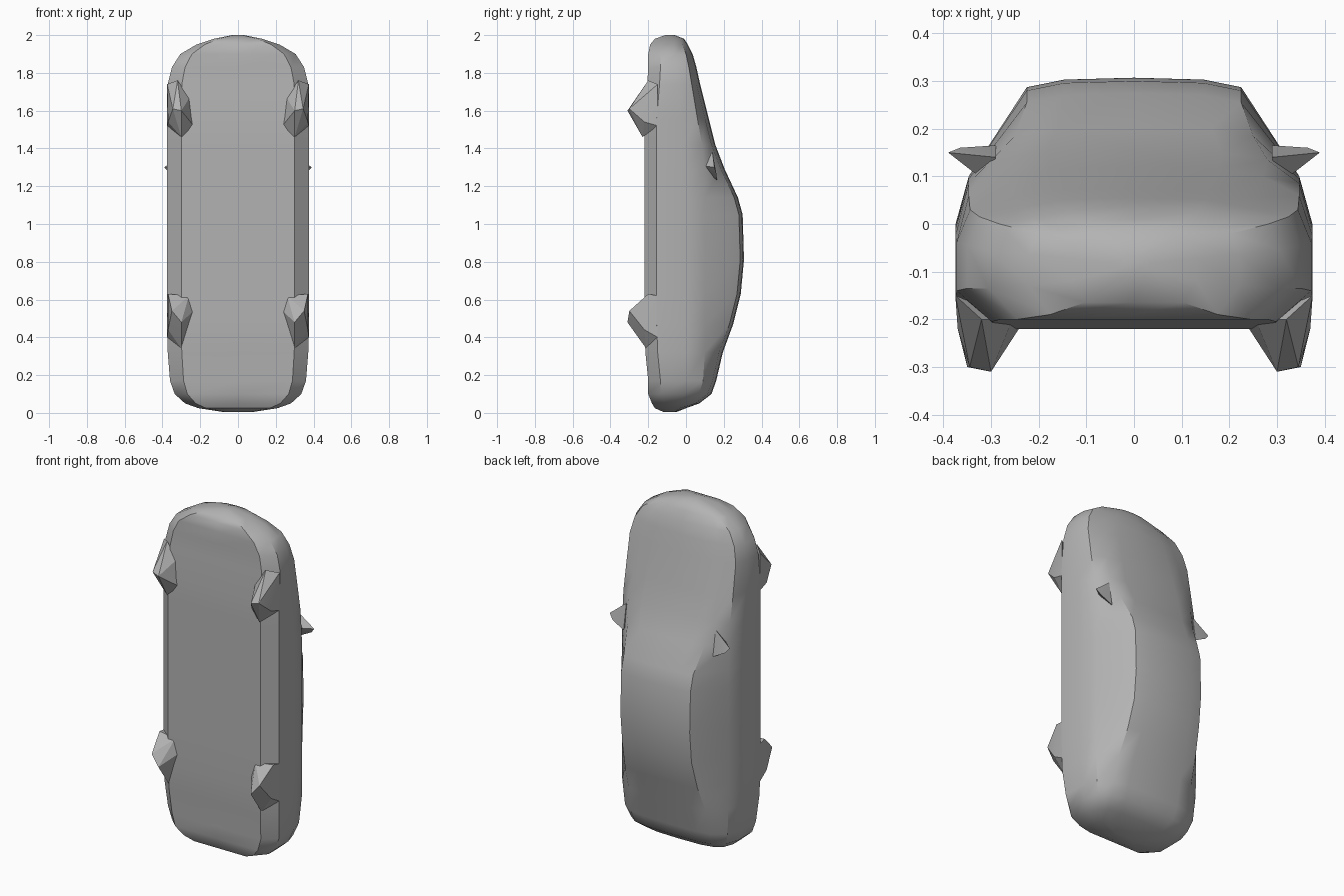
import bpy, bmesh

paint = bpy.data.materials.new("grey_paint")
paint.diffuse_color = (0.45, 0.45, 0.45, 1)


def finish(name, bm, angle):
    bmesh.ops.recalc_face_normals(bm, faces=bm.faces)
    me = bpy.data.meshes.new(name)
    bm.to_mesh(me)
    bm.free()
    me.materials.append(paint)
    ob = bpy.data.objects.new(name, me)
    bpy.context.collection.objects.link(ob)
    bpy.ops.object.select_all(action='DESELECT')
    ob.select_set(True)
    bpy.context.view_layer.objects.active = ob
    bpy.ops.object.shade_smooth_by_angle(angle=angle)
    return ob


# Car body stations, tail to nose:
# height, half width, floor, roof, roof half width, shoulder
stations = [
    (0.005, 0.08, -0.12, -0.05, 0.05, -0.06),
    (0.025, 0.21, -0.165, 0.00, 0.15, -0.03),
    (0.05, 0.28, -0.18, 0.07, 0.22, 0.02),
    (0.10, 0.335, -0.20, 0.135, 0.25, 0.07),
    (0.17, 0.36, -0.20, 0.16, 0.26, 0.09),
    (0.32, 0.372, -0.215, 0.195, 0.25, 0.10),
    (0.47, 0.375, -0.22, 0.25, 0.235, 0.10),
    (0.63, 0.375, -0.22, 0.29, 0.225, 0.10),
    (0.81, 0.375, -0.22, 0.307, 0.225, 0.10),
    (1.05, 0.375, -0.22, 0.30, 0.225, 0.10),
    (1.14, 0.375, -0.22, 0.275, 0.225, 0.10),
    (1.29, 0.375, -0.22, 0.205, 0.25, 0.095),
    (1.42, 0.375, -0.22, 0.155, 0.28, 0.085),
    (1.56, 0.375, -0.22, 0.12, 0.27, 0.06),
    (1.74, 0.372, -0.205, 0.075, 0.25, 0.03),
    (1.83, 0.35, -0.20, 0.055, 0.23, 0.015),
    (1.90, 0.305, -0.20, 0.035, 0.21, 0.0),
    (1.95, 0.22, -0.19, 0.01, 0.16, -0.02),
    (1.98, 0.13, -0.165, -0.01, 0.09, -0.04),
    (2.0, 0.03, -0.11, -0.06, 0.02, -0.075),
]
bm = bmesh.new()
rings = []
for z, w, b, t, rx, sh in stations:
    h = t - b
    lo = b + min(0.065, 0.3 * h)
    hi = min(0.0, lo + 0.6 * (sh - lo))
    half = [(0.8 * w, b), (w, lo), (w, hi), (0.925 * w, sh),
            (rx, t - min(0.02, 0.1 * h)), (0.65 * rx, t - 0.004)]
    ring = [(0, b)] + half + [(0, t)] + [(-x, y) for x, y in reversed(half)]
    rings.append([bm.verts.new((x, y, z)) for x, y in ring])
n = len(rings[0])
for a, c in zip(rings, rings[1:]):
    for i in range(n):
        j = (i + 1) % n
        bm.faces.new((a[i], a[j], c[j], c[i]))
bm.faces.new(rings[0])
bm.faces.new(rings[-1])
finish("car_body", bm, 0.6)


# Faceted side parts, each the hull of a few corners, mirrored
def hull_pair(name, pts):
    for side, s in (("right", 1), ("left", -1)):
        bm = bmesh.new()
        for x, y, z in pts:
            bm.verts.new((s * x, y, z))
        res = bmesh.ops.convex_hull(bm, input=bm.verts)
        junk = {g for g in res["geom_interior"] + res["geom_unused"]
                if isinstance(g, bmesh.types.BMVert)}
        bmesh.ops.delete(bm, geom=list(junk), context='VERTS')
        finish(f"{name}_{side}", bm, 0.3)


hull_pair("front_wheel", [
    (0.32, -0.20, 1.76), (0.255, -0.20, 1.67), (0.235, -0.21, 1.52),
    (0.30, -0.23, 1.46), (0.37, -0.22, 1.54), (0.30, -0.31, 1.60),
    (0.345, -0.30, 1.61), (0.375, -0.15, 1.52), (0.375, -0.15, 1.74)])
hull_pair("rear_wheel", [
    (0.26, -0.21, 0.62), (0.37, -0.20, 0.63), (0.235, -0.21, 0.54),
    (0.30, -0.21, 0.34), (0.37, -0.22, 0.44), (0.30, -0.31, 0.48),
    (0.35, -0.30, 0.54), (0.375, -0.15, 0.62), (0.375, -0.15, 0.40)])
hull_pair("door_mirror", [
    (0.30, 0.08, 1.31), (0.29, 0.165, 1.23), (0.29, 0.14, 1.38),
    (0.39, 0.15, 1.30), (0.365, 0.16, 1.27)])
